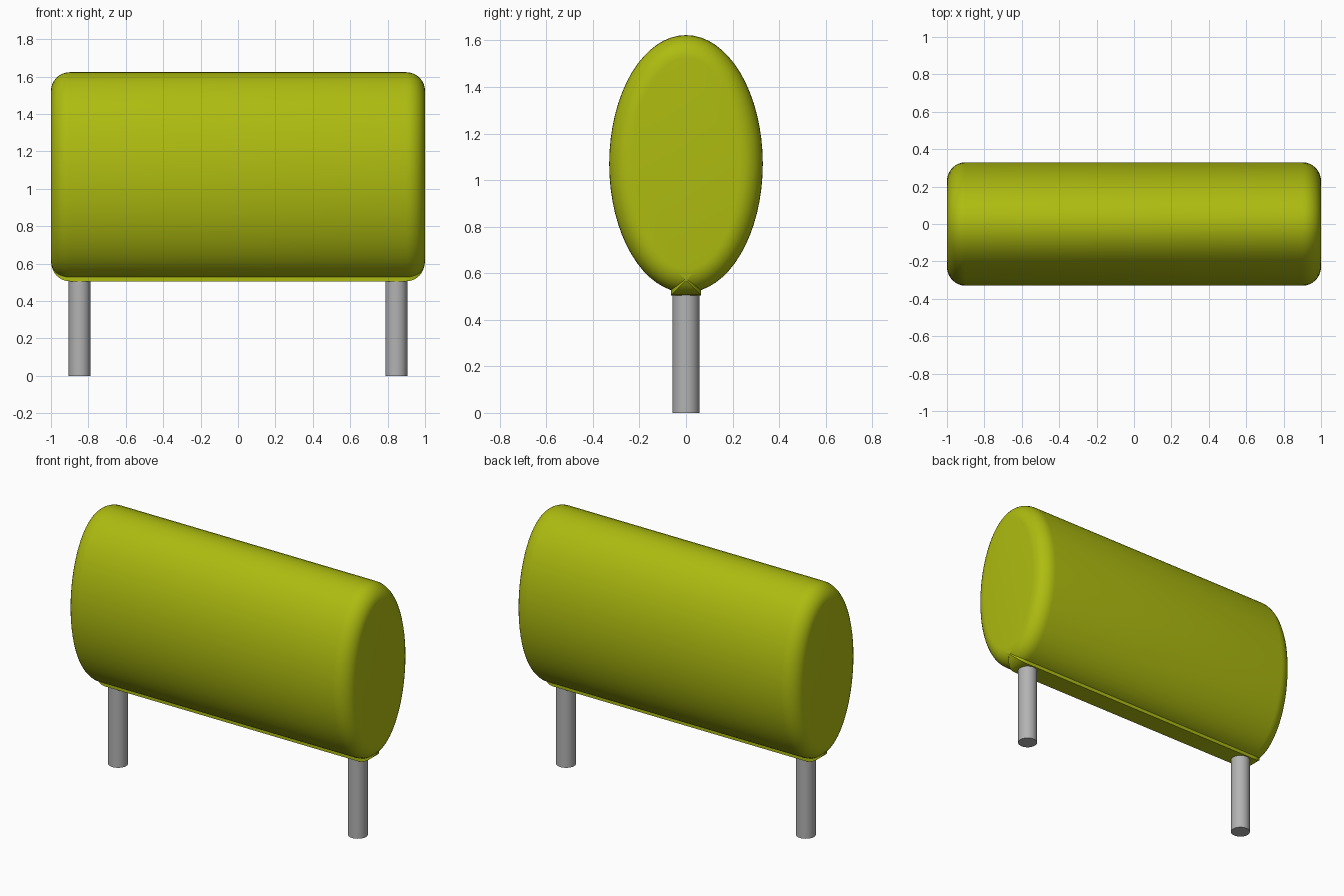
import bpy, bmesh
from math import sin, cos, pi

if "Cube" in bpy.data.objects:
    bpy.data.objects.remove(bpy.data.objects["Cube"], do_unlink=True)


def material(name, rgb, roughness=0.6):
    m = bpy.data.materials.new(name)
    m.use_nodes = True
    m.diffuse_color = (*rgb, 1)
    bsdf = m.node_tree.nodes["Principled BSDF"]
    bsdf.inputs["Base Color"].default_value = (*rgb, 1)
    bsdf.inputs["Roughness"].default_value = roughness
    return m


def finish(bm, name, mat, angle=0.6):
    bmesh.ops.recalc_face_normals(bm, faces=bm.faces)
    mesh = bpy.data.meshes.new(name)
    bm.to_mesh(mesh)
    bm.free()
    mesh.materials.append(mat)
    obj = bpy.data.objects.new(name, mesh)
    bpy.context.collection.objects.link(obj)
    bpy.ops.object.select_all(action='DESELECT')
    obj.select_set(True)
    bpy.context.view_layer.objects.active = obj
    bpy.ops.object.shade_smooth_by_angle(angle=angle)
    return obj


olive = material("olive_green", (0.42, 0.50, 0.005))
grey = material("leg_grey", (0.45, 0.45, 0.45))

# Elliptical body lofted along x, with rounded rims and flat ends
HALF, FILLET, SEGMENTS, STEPS = 1.0, 0.1, 64, 8
CENTRE_Z, RADIUS_Y, RADIUS_Z = 1.07, 0.33, 0.553
bm = bmesh.new()
arc = [i / STEPS * pi / 2 for i in range(STEPS + 1)]
profile = [(HALF - FILLET + FILLET * sin(a), FILLET * (1 - cos(a))) for a in arc]
profile = [(-x, d) for x, d in reversed(profile)] + profile
rings = []
for x, inset in profile:
    rings.append([bm.verts.new((x, (RADIUS_Y - inset) * cos(t),
                                CENTRE_Z + (RADIUS_Z - inset) * sin(t)))
                  for t in (2 * pi * k / SEGMENTS for k in range(SEGMENTS))])
for a, b in zip(rings, rings[1:]):
    for k in range(SEGMENTS):
        j = (k + 1) % SEGMENTS
        bm.faces.new((a[k], a[j], b[j], b[k]))
bm.faces.new(rings[0])
bm.faces.new(rings[-1])
finish(bm, "body", olive)

# Keel strip under the body, its lower corners rounded like the body rims
bm = bmesh.new()
bmesh.ops.create_cube(bm, size=1)
KEEL_BOTTOM, KEEL_TOP = 0.505, 0.9
for v in bm.verts:
    v.co.x *= 2 * HALF - 0.004
    v.co.y *= 0.13
    v.co.z = KEEL_TOP if v.co.z > 0 else KEEL_BOTTOM
corners = [e for e in bm.edges if all(v.co.z < KEEL_TOP for v in e.verts)
           and abs(e.verts[0].co.x - e.verts[1].co.x) < 0.01]
bmesh.ops.bevel(bm, geom=corners, offset=FILLET, segments=STEPS,
                profile=0.5, affect='EDGES')
finish(bm, "keel", olive)

# Two round legs
LEG_HEIGHT = 0.54
for side, name in ((1, "left_leg"), (-1, "right_leg")):
    bm = bmesh.new()
    bmesh.ops.create_cone(bm, cap_ends=True, segments=32, radius1=0.058,
                          radius2=0.058, depth=LEG_HEIGHT)
    bmesh.ops.translate(bm, verts=bm.verts, vec=(side * 0.847, 0, LEG_HEIGHT / 2))
    finish(bm, name, grey)
